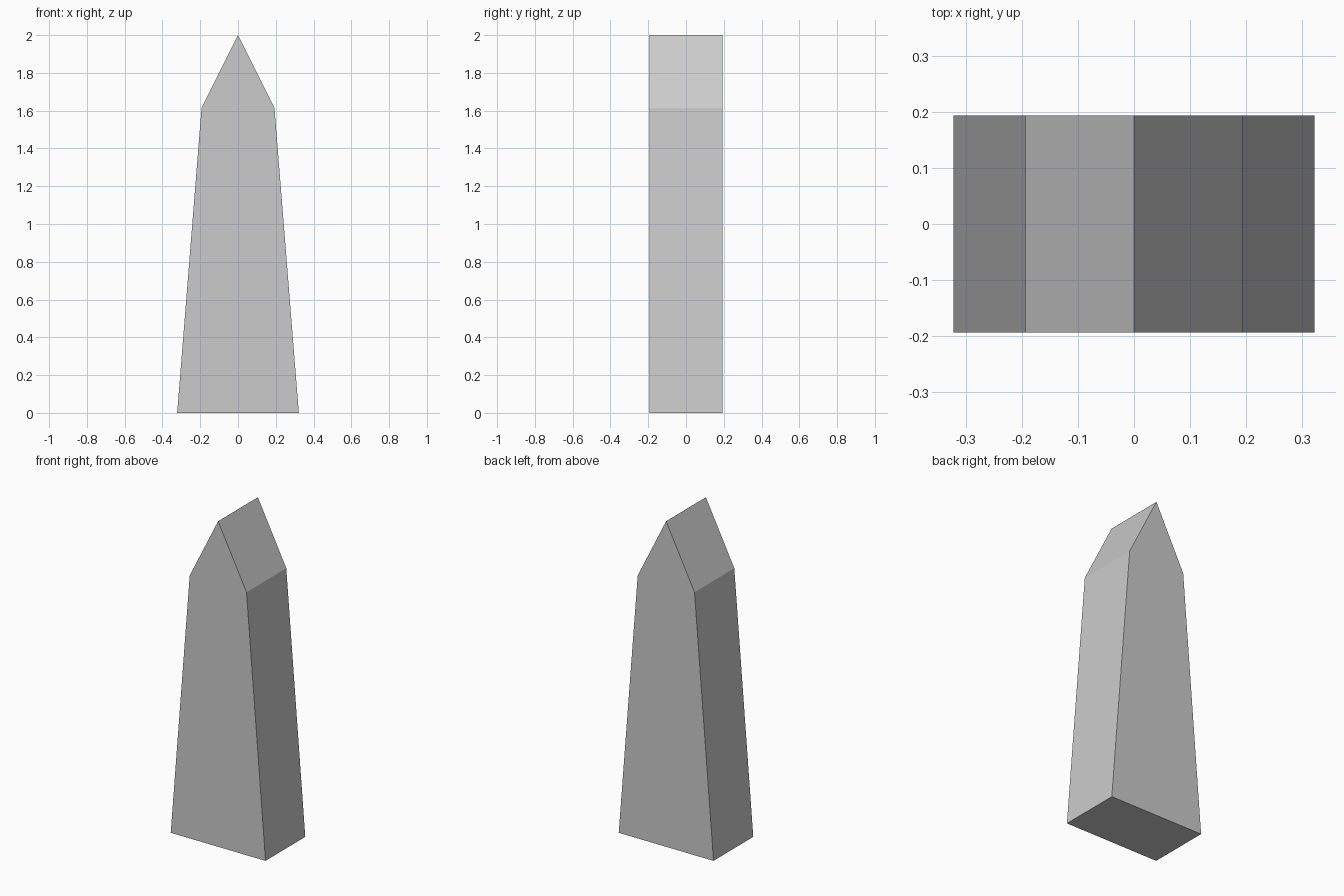
import bpy
import bmesh

cube = bpy.data.objects.get("Cube")
if cube:
    bpy.data.objects.remove(cube, do_unlink=True)

# Plain grey stone
COLOUR = (0.6, 0.6, 0.6, 1.0)
stone = bpy.data.materials.new("grey_stone")
stone.use_nodes = True
stone.diffuse_color = COLOUR
stone.node_tree.nodes["Principled BSDF"].inputs["Base Color"].default_value = COLOUR

# Tapered slab: right half of the outline, mirrored across x
HALF_DEPTH = 0.193
right_side = [(0.322, 0.0), (0.193, 1.615)]
outline = right_side + [(0.0, 2.0)] + [(-x, z) for x, z in reversed(right_side)]

# Extrude the outline from front to back
bm = bmesh.new()
front = bm.faces.new([bm.verts.new((x, -HALF_DEPTH, z)) for x, z in outline])
extruded = bmesh.ops.extrude_face_region(bm, geom=[front], use_keep_orig=True)
back_verts = [v for v in extruded["geom"] if isinstance(v, bmesh.types.BMVert)]
bmesh.ops.translate(bm, verts=back_verts, vec=(0, 2 * HALF_DEPTH, 0))
bmesh.ops.recalc_face_normals(bm, faces=bm.faces)

mesh = bpy.data.meshes.new("pointed_pillar")
bm.to_mesh(mesh)
bm.free()
mesh.materials.append(stone)
pillar = bpy.data.objects.new("pointed_pillar", mesh)
bpy.context.collection.objects.link(pillar)
